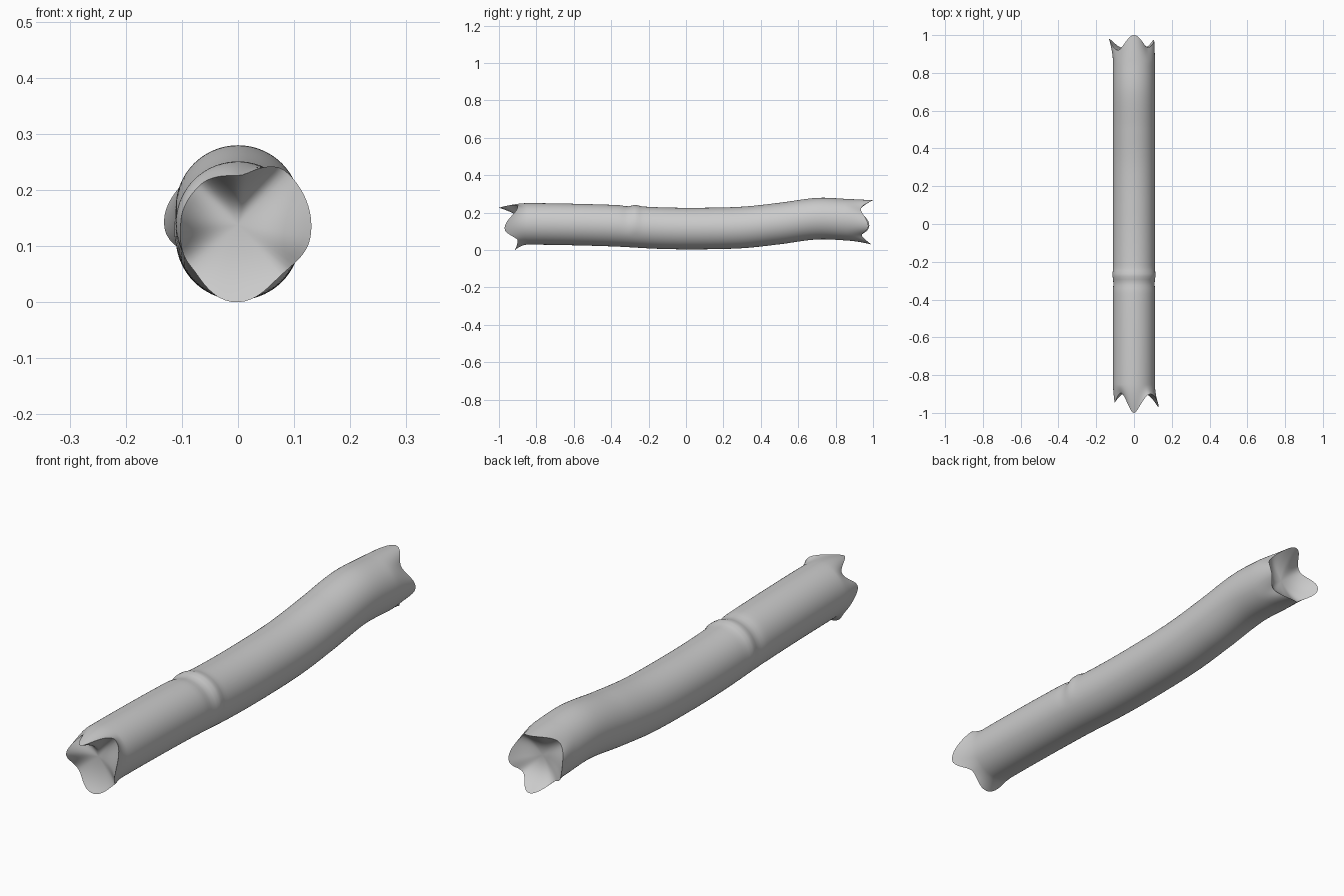
import bpy, bmesh, math

if "Cube" in bpy.data.objects:
    bpy.data.objects.remove(bpy.data.objects["Cube"])

SEG = 72
R = 0.111
END = 0.85

# Centre line heights: (y, z)
PATH = [(-1.0, 0.137), (-0.8, 0.14), (-0.4, 0.131), (-0.15, 0.118), (0.05, 0.115),
        (0.3, 0.121), (0.5, 0.142), (0.7, 0.168), (0.85, 0.163), (1.0, 0.15)]
# Flared rims: (angle in degrees, reach along y, radius)
FRONT_RIM = [(-10, 0.97, 0.131), (48, 0.90, 0.128), (90, 1.0, 0.088), (135, 0.895, 0.098),
             (175, 0.945, 0.102), (220, 0.89, 0.112), (268, 0.915, 0.138), (312, 0.90, 0.118)]
BACK_RIM = [(-15, 0.975, 0.108), (42, 0.935, 0.098), (90, 1.0, 0.112), (140, 0.92, 0.112),
            (190, 0.98, 0.133), (230, 0.935, 0.105), (272, 0.99, 0.124), (312, 0.94, 0.10)]


def centre_z(y):
    """Smooth cubic through the path points."""
    i = max(k for k in range(len(PATH) - 1) if PATH[k][0] <= y + 1e-9 or k == 0)

    def slope(k):
        a, b = PATH[max(k - 1, 0)], PATH[min(k + 1, len(PATH) - 1)]
        return (b[1] - a[1]) / (b[0] - a[0])
    (y0, z0), (y1, z1) = PATH[i], PATH[i + 1]
    h = y1 - y0
    t = (y - y0) / h
    return ((2*t**3 - 3*t*t + 1) * z0 + (t**3 - 2*t*t + t) * h * slope(i)
            + (3*t*t - 2*t**3) * z1 + (t**3 - t*t) * h * slope(i + 1))


def rim_at(rim, deg):
    """Reach and radius of a wavy rim at an angle."""
    start = rim[0][0]
    deg = (deg - start) % 360 + start
    keys = rim + [(start + 360, rim[0][1], rim[0][2])]
    for a, b in zip(keys, keys[1:]):
        if deg <= b[0]:
            t = (1 - math.cos(math.pi * (deg - a[0]) / (b[0] - a[0]))) / 2
            return a[1] + (b[1] - a[1]) * t, a[2] + (b[2] - a[2]) * t
    return rim[0][1], rim[0][2]


def crease(y, a):
    """Small skin fold across the upper side."""
    bump = 0.007 * math.exp(-((y + 0.27) / 0.022) ** 2)
    dip = 0.004 * math.exp(-((y + 0.315) / 0.025) ** 2)
    return (bump - dip) * max(0, min(1, 0.4 + math.sin(a)))


bm = bmesh.new()
angles = [2 * math.pi * i / SEG for i in range(SEG)]


def ring(point):
    return [bm.verts.new(point(a)) for a in angles]


def around(y, r, a, z=None):
    zc = centre_z(y) if z is None else z
    return (r * math.cos(a), y, zc + r * math.sin(a))


def flare_ring(side, rim, s):
    def point(a):
        reach, rad = rim_at(rim, math.degrees(a))
        return around(side * (END + (reach - END) * s), R + (rad - R) * s ** 1.8, a,
                      centre_z(side * (END + 0.1 * s)))
    return ring(point)


def cup_ring(side, rim, t, floor):
    def point(a):
        reach, rad = rim_at(rim, math.degrees(a))
        return around(side * (floor + (reach - floor) * t ** 2.6), rad * t, a,
                      centre_z(side * 0.95))
    return ring(point)


# Long body with flared lobes at both ends and concave cups inside
steps = [k / 10 for k in range(1, 11)]
rings = [cup_ring(-1, FRONT_RIM, t, 0.885) for t in steps[:-1]]
rings += [flare_ring(-1, FRONT_RIM, s) for s in reversed(steps)]
N = 110
for k in range(N + 1):
    y = -END + 2 * END * k / N
    rings.append(ring(lambda a: around(y, R + crease(y, a), a)))
rings += [flare_ring(1, BACK_RIM, s) for s in steps]
rings += [cup_ring(1, BACK_RIM, t, 0.91) for t in reversed(steps[:-1])]

for lo, hi in zip(rings, rings[1:]):
    for i in range(SEG):
        j = (i + 1) % SEG
        bm.faces.new((lo[i], lo[j], hi[j], hi[i]))
for end, y in ((rings[0], -0.885), (rings[-1], 0.91)):
    tip = bm.verts.new((0, y, centre_z(math.copysign(0.95, y))))
    for i in range(SEG):
        bm.faces.new((end[i], end[(i + 1) % SEG], tip))
bmesh.ops.recalc_face_normals(bm, faces=bm.faces)

mesh = bpy.data.meshes.new("sausage_body")
bm.to_mesh(mesh)
bm.free()
body = bpy.data.objects.new("sausage_body", mesh)
bpy.context.collection.objects.link(body)
bpy.context.view_layer.objects.active = body
body.select_set(True)
bpy.ops.object.shade_smooth_by_angle(angle=math.radians(50))
